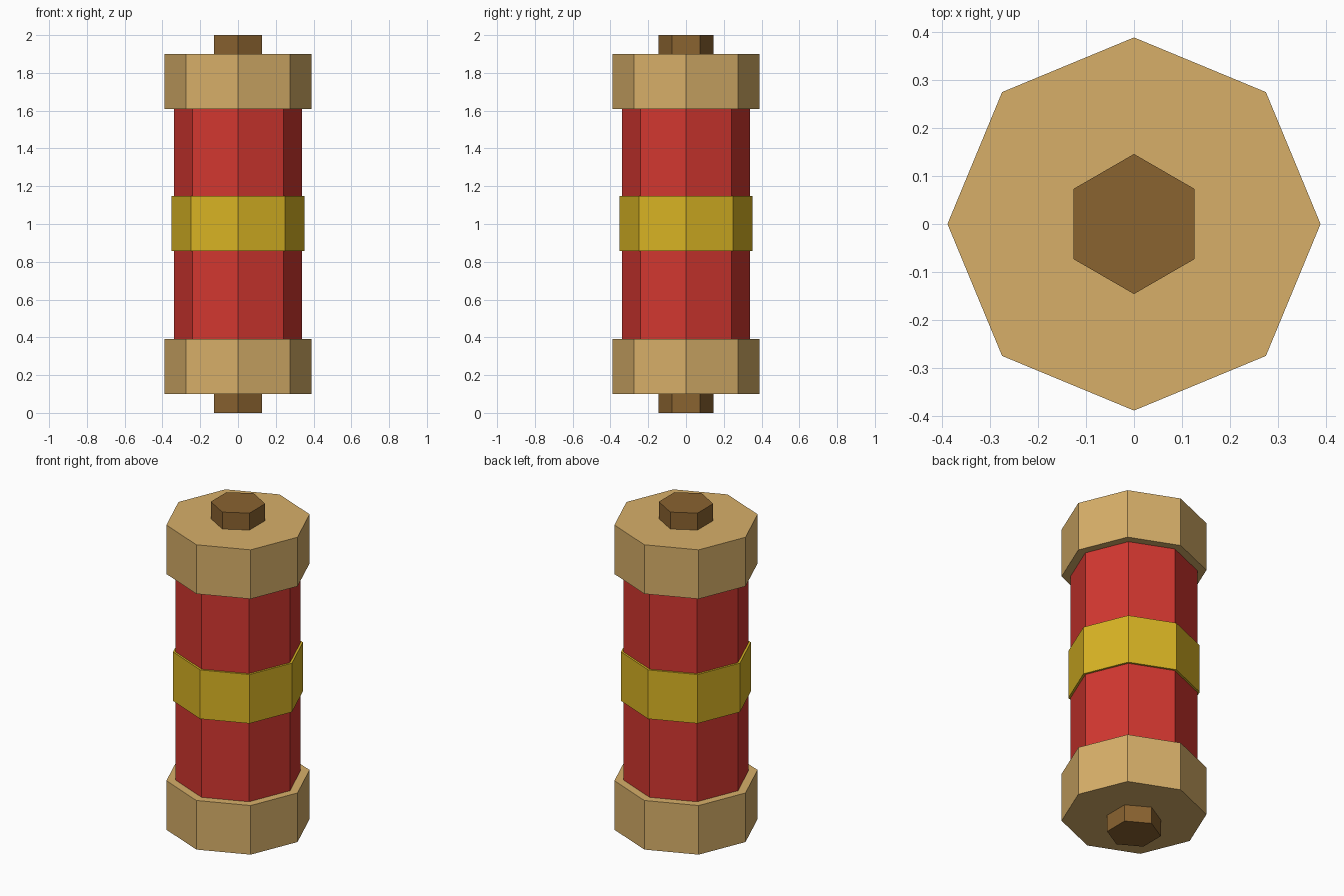
import bpy, bmesh, math

if "Cube" in bpy.data.objects:
    bpy.data.objects.remove(bpy.data.objects["Cube"])


def material(name, rgb):
    # 8-bit display colour converted to linear
    lin = [((c / 255 + 0.055) / 1.055) ** 2.4 for c in rgb]
    m = bpy.data.materials.new(name)
    m.diffuse_color = (*lin, 1.0)
    m.use_nodes = True
    m.node_tree.nodes["Principled BSDF"].inputs["Base Color"].default_value = m.diffuse_color
    return m


TAN = material("tan", (215, 175, 105))
RED = material("red", (211, 55, 48))
YELLOW = material("yellow", (217, 180, 36))
BROWN = material("brown", (138, 99, 48))


def prism(name, sides, radius, z0, z1, mat):
    # Upright flat-shaded prism with a corner on the +y axis
    bm = bmesh.new()
    rings = []
    for z in (z0, z1):
        rings.append([bm.verts.new((-radius * math.sin(2 * math.pi * i / sides),
                                    radius * math.cos(2 * math.pi * i / sides), z))
                      for i in range(sides)])
    low, high = rings
    bm.faces.new(low[::-1])
    bm.faces.new(high)
    for i in range(sides):
        j = (i + 1) % sides
        bm.faces.new((low[i], low[j], high[j], high[i]))
    me = bpy.data.meshes.new(name)
    bm.to_mesh(me)
    bm.free()
    me.materials.append(mat)
    ob = bpy.data.objects.new(name, me)
    bpy.context.collection.objects.link(ob)
    return ob


# Main tube and the band round its middle
prism("body", 8, 0.34, 0.39, 1.61, RED)
prism("middle_band", 8, 0.353, 0.858, 1.147, YELLOW)

# End caps and the small hexagonal plugs
prism("bottom_cap", 8, 0.389, 0.10, 0.39, TAN)
prism("top_cap", 8, 0.389, 1.61, 1.90, TAN)
prism("bottom_plug", 6, 0.146, 0.0, 0.10, BROWN)
prism("top_plug", 6, 0.146, 1.90, 2.0, BROWN)
